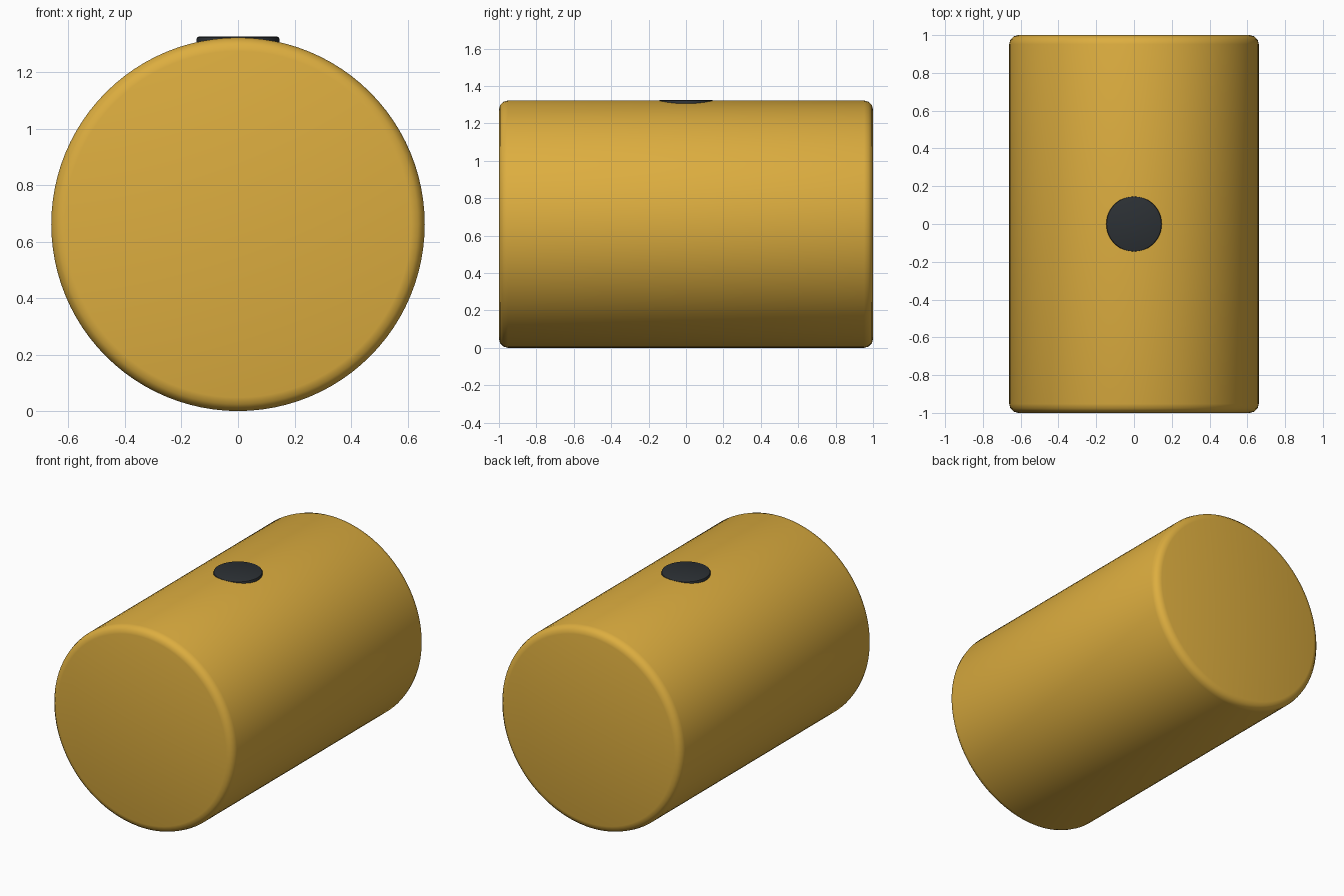
import bpy, math

if "Cube" in bpy.data.objects:
    bpy.data.objects.remove(bpy.data.objects["Cube"])

R, LENGTH = 0.661, 2.0


def cylinder(name, radius, depth, location, rotation, bevel, segments, color, sides):
    bpy.ops.mesh.primitive_cylinder_add(vertices=sides, radius=radius, depth=depth,
                                        location=location, rotation=rotation)
    ob = bpy.context.object
    ob.name = name
    # rounded rims
    mod = ob.modifiers.new("rim", 'BEVEL')
    mod.width = bevel
    mod.segments = segments
    mod.limit_method = 'ANGLE'
    mod.angle_limit = math.radians(40)
    bpy.ops.object.modifier_apply(modifier=mod.name)
    bpy.ops.object.shade_smooth_by_angle(angle=math.radians(40))
    mat = bpy.data.materials.new(name + "_colour")
    mat.diffuse_color = color
    mat.use_nodes = True
    mat.node_tree.nodes["Principled BSDF"].inputs["Base Color"].default_value = mat.diffuse_color
    ob.data.materials.append(mat)
    return ob


# barrel lying along y
cylinder("barrel_body", R, LENGTH, (0, 0, R), (math.pi / 2, 0, 0),
         0.048, 3, (0.72, 0.42, 0.05, 1), 96)

# dark plug set into the top, its face just proud of the barrel
TOP, THICK = 1.325, 0.06
cylinder("top_plug", 0.147, THICK, (0, 0, TOP - THICK / 2), (0, 0, 0),
         0.008, 2, (0.025, 0.03, 0.035, 1), 48)
